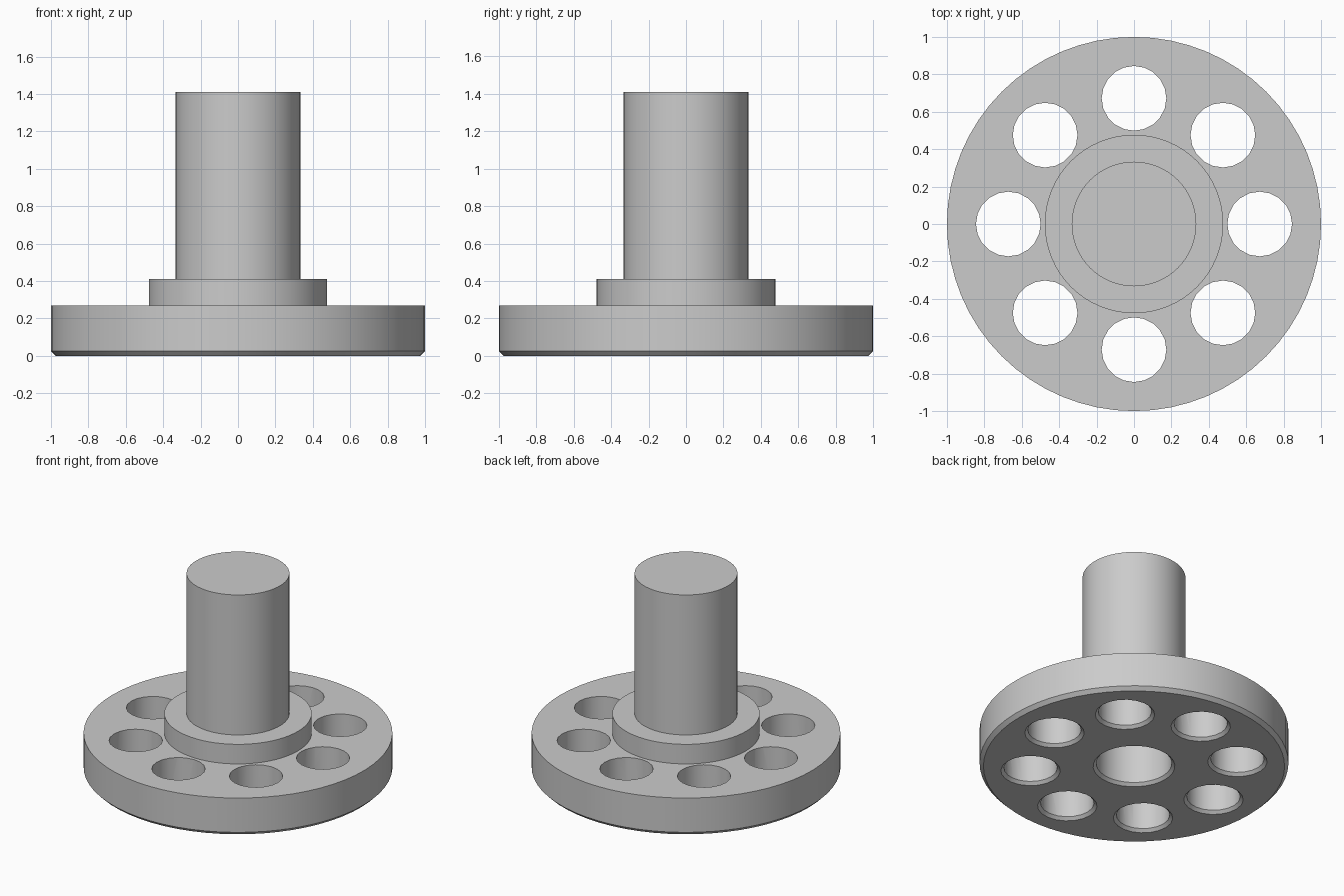
import bpy, bmesh
from math import pi
from mathutils import Matrix, Vector

cube = bpy.data.objects.get("Cube")
if cube:
    bpy.data.objects.remove(cube, do_unlink=True)

GREY = (0.6, 0.6, 0.6, 1)
metal = bpy.data.materials.new("plain_grey")
metal.use_nodes = True
metal.diffuse_color = GREY
metal.node_tree.nodes["Principled BSDF"].inputs["Base Color"].default_value = GREY


def add_lathe(bm, profile, segments, offset=(0, 0, 0)):
    """Add a closed solid from (radius, height) points listed bottom to top."""
    rings = []
    for r, z in profile:
        ring = bmesh.ops.create_circle(bm, segments=segments, radius=r,
                                       matrix=Matrix.Translation(Vector(offset) + Vector((0, 0, z))))
        rings.append(ring["verts"])
    for low, high in zip(rings, rings[1:]):
        for i in range(segments):
            j = (i + 1) % segments
            bm.faces.new((low[i], low[j], high[j], high[i]))
    bm.faces.new(rings[0])
    bm.faces.new(rings[-1])


def make_object(name, bm):
    bmesh.ops.recalc_face_normals(bm, faces=bm.faces)
    mesh = bpy.data.meshes.new(name)
    bm.to_mesh(mesh)
    bm.free()
    mesh.materials.append(metal)
    obj = bpy.data.objects.new(name, mesh)
    bpy.context.collection.objects.link(obj)
    return obj


# Flange with chamfered lower rim, raised hub and central post
bm = bmesh.new()
add_lathe(bm, [(0.975, 0), (1, 0.025), (1, 0.27), (0.477, 0.27), (0.477, 0.41),
               (0.333, 0.41), (0.333, 1.41)], 64)
body = make_object("flanged_post", bm)

# Cutter: eight countersunk bolt holes and a blind centre bore
bm = bmesh.new()
for k in range(8):
    centre = Matrix.Rotation(k * pi / 4, 3, "Z") @ Vector((0.672, 0, 0))
    add_lathe(bm, [(0.213, -0.02), (0.173, 0.02), (0.173, 0.35)], 20, centre)
add_lathe(bm, [(0.285, -0.02), (0.245, 0.02), (0.245, 0.95)], 32)
cutter = make_object("hole_cutter", bm)
cutter.hide_render = True

# Cut the holes, then drop the helper
cut = body.modifiers.new("holes", "BOOLEAN")
cut.object = cutter
cut.solver = "EXACT"
bpy.ops.object.select_all(action="DESELECT")
body.select_set(True)
bpy.context.view_layer.objects.active = body
bpy.ops.object.modifier_apply(modifier=cut.name)
bpy.data.objects.remove(cutter, do_unlink=True)
bpy.ops.object.shade_smooth_by_angle(angle=pi / 6)
